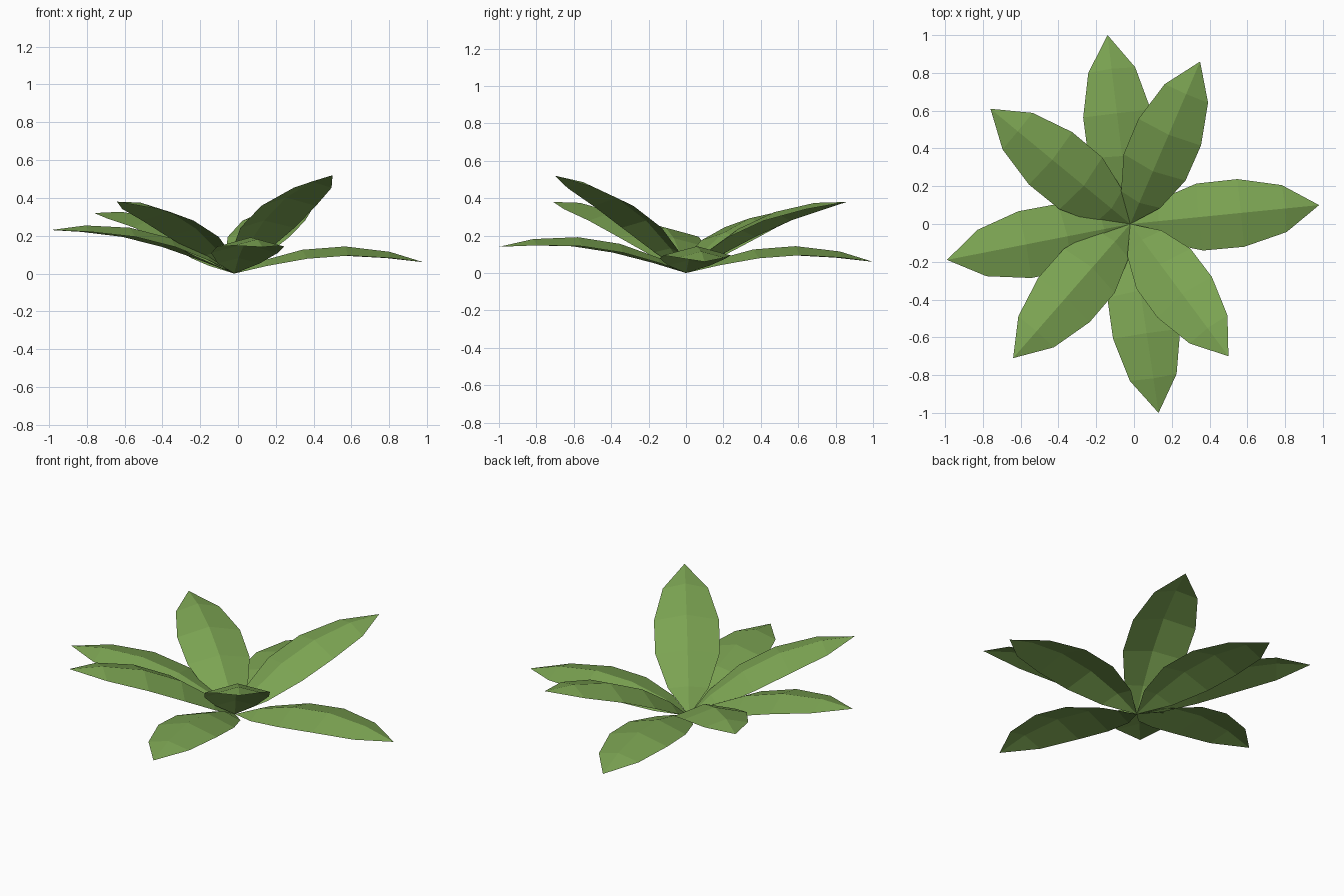
import bpy, math
from mathutils import Vector

if "Cube" in bpy.data.objects:
    bpy.data.objects.remove(bpy.data.objects["Cube"])

green = bpy.data.materials.new("leaf green")
green.diffuse_color = (0.2, 0.37, 0.085, 1)
green.use_nodes = True
green.node_tree.nodes["Principled BSDF"].inputs["Base Color"].default_value = green.diffuse_color

BASE = Vector((-0.02, 0, 0))
BEND = math.radians(25)            # leaf starts this much above its chord, ends as much below
# position along the leaf, half width
PROFILE = [(0, 0), (0.16, 0.113), (0.37, 0.178), (0.59, 0.18), (0.82, 0.125), (1, 0)]
FOLD = 0.27                        # how far the margins drop below the midrib


def midrib(s, chord, elevation):
    """Distance out, height and slope at s on a circular arc from base to tip."""
    radius = chord / (2 * math.sin(BEND))
    slope = elevation + BEND - 2 * BEND * s
    start = elevation + BEND
    return (radius * (math.sin(start) - math.sin(slope)),
            radius * (math.cos(slope) - math.cos(start)), slope)


def make_leaf(name, tip):
    d = Vector(tip) - BASE
    out = Vector((d.x, d.y, 0)).normalized()
    side = Vector((-out.y, out.x, 0))
    elevation = math.atan2(d.z, math.hypot(d.x, d.y))
    verts, rows, faces = [], [], []
    for s, half in PROFILE:
        r, z, slope = midrib(s, d.length, elevation)
        normal = Vector((0, 0, math.cos(slope))) - out * math.sin(slope)
        mid = BASE + out * r + Vector((0, 0, z))
        edge = mid - normal * half * FOLD
        points = [edge + side * half, mid, edge - side * half] if half else [mid]
        n = len(verts)
        rows.append([n, n + 1, n + 2] if half else [n] * 3)
        verts += points
    # join rows, dropping repeated points at base and tip
    for a, b in zip(rows, rows[1:]):
        for i in (0, 1):
            faces.append(list(dict.fromkeys((a[i], a[i + 1], b[i + 1], b[i]))))
    mesh = bpy.data.meshes.new(name)
    mesh.from_pydata(verts, [], faces)
    mesh.materials.append(green)
    bpy.context.collection.objects.link(bpy.data.objects.new(name, mesh))


# leaf tips around the rosette
for name, tip in {
    "leaf_right": (0.98, 0.10, 0.06),
    "leaf_back_right": (0.35, 0.86, 0.38),
    "leaf_back": (-0.14, 1.0, 0.06),
    "leaf_back_left": (-0.76, 0.61, 0.32),
    "leaf_left": (-0.99, -0.19, 0.23),
    "leaf_front_left": (-0.64, -0.71, 0.38),
    "leaf_front": (0.13, -1.0, 0.14),
    "leaf_front_right": (0.50, -0.70, 0.52),
}.items():
    make_leaf(name, tip)
